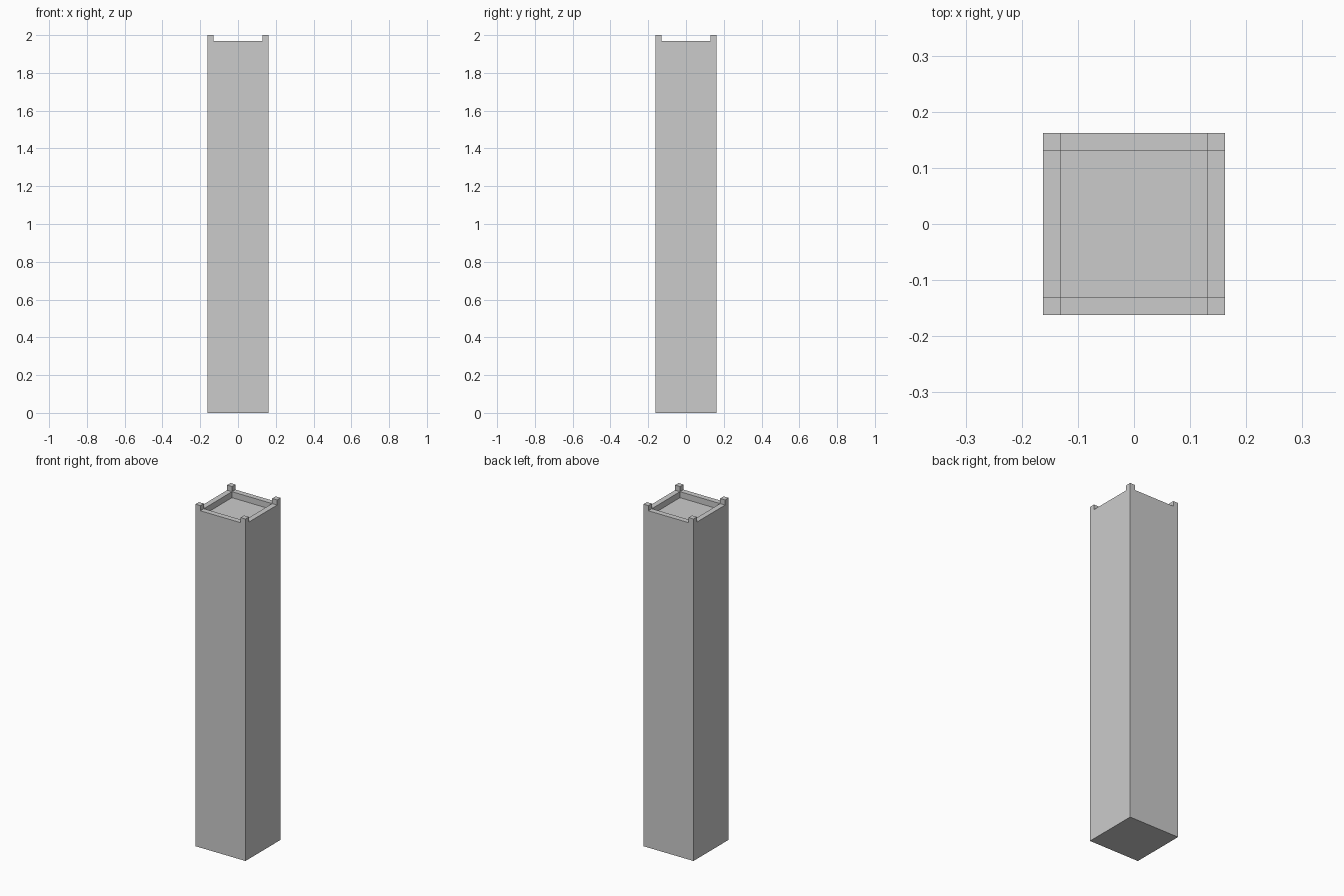
import bpy, bmesh

if "Cube" in bpy.data.objects:
    bpy.data.objects.remove(bpy.data.objects["Cube"])

HALF, INNER = 0.162, 0.13      # outer and recess half widths
FLOOR, RIM, TOP = 1.935, 1.97, 2.0

bm = bmesh.new()
grid = [-HALF, -INNER, INNER, HALF]

# Square shaft, with its top face left open
bmesh.ops.create_cube(bm, size=1)
for v in bm.verts:
    v.co = (v.co.x * 2 * HALF, v.co.y * 2 * HALF, RIM * (v.co.z + 0.5))
top = max(bm.faces, key=lambda f: f.calc_center_median().z)

# Split the top into a 3 x 3 layout: corners, rails and recess
for axis in ((1, 0, 0), (0, 1, 0)):
    for c in (-INNER, INNER):
        faces = [f for f in bm.faces if f.normal.z > 0.9]
        edges = list({e for f in faces for e in f.edges})
        verts = list({v for f in faces for v in f.verts})
        bmesh.ops.bisect_plane(bm, geom=verts + edges + faces, dist=1e-5,
                               plane_co=[c * a for a in axis], plane_no=axis)
        bm.normal_update()


def raise_face(face, z):
    """Extrude one top cell to a new height."""
    new = bmesh.ops.extrude_discrete_faces(bm, faces=[face])["faces"][0]
    for v in new.verts:
        v.co.z = z


# Sink the centre and raise the four corner pegs
for f in [f for f in bm.faces if f.normal.z > 0.9]:
    c = f.calc_center_median()
    if abs(c.x) < INNER and abs(c.y) < INNER:
        raise_face(f, FLOOR)
    elif abs(c.x) > INNER and abs(c.y) > INNER:
        raise_face(f, TOP)

bmesh.ops.remove_doubles(bm, verts=bm.verts, dist=1e-5)
bmesh.ops.recalc_face_normals(bm, faces=bm.faces)
mesh = bpy.data.meshes.new("square_column")
bm.to_mesh(mesh)
bm.free()
column = bpy.data.objects.new("square_column", mesh)
bpy.context.collection.objects.link(column)
